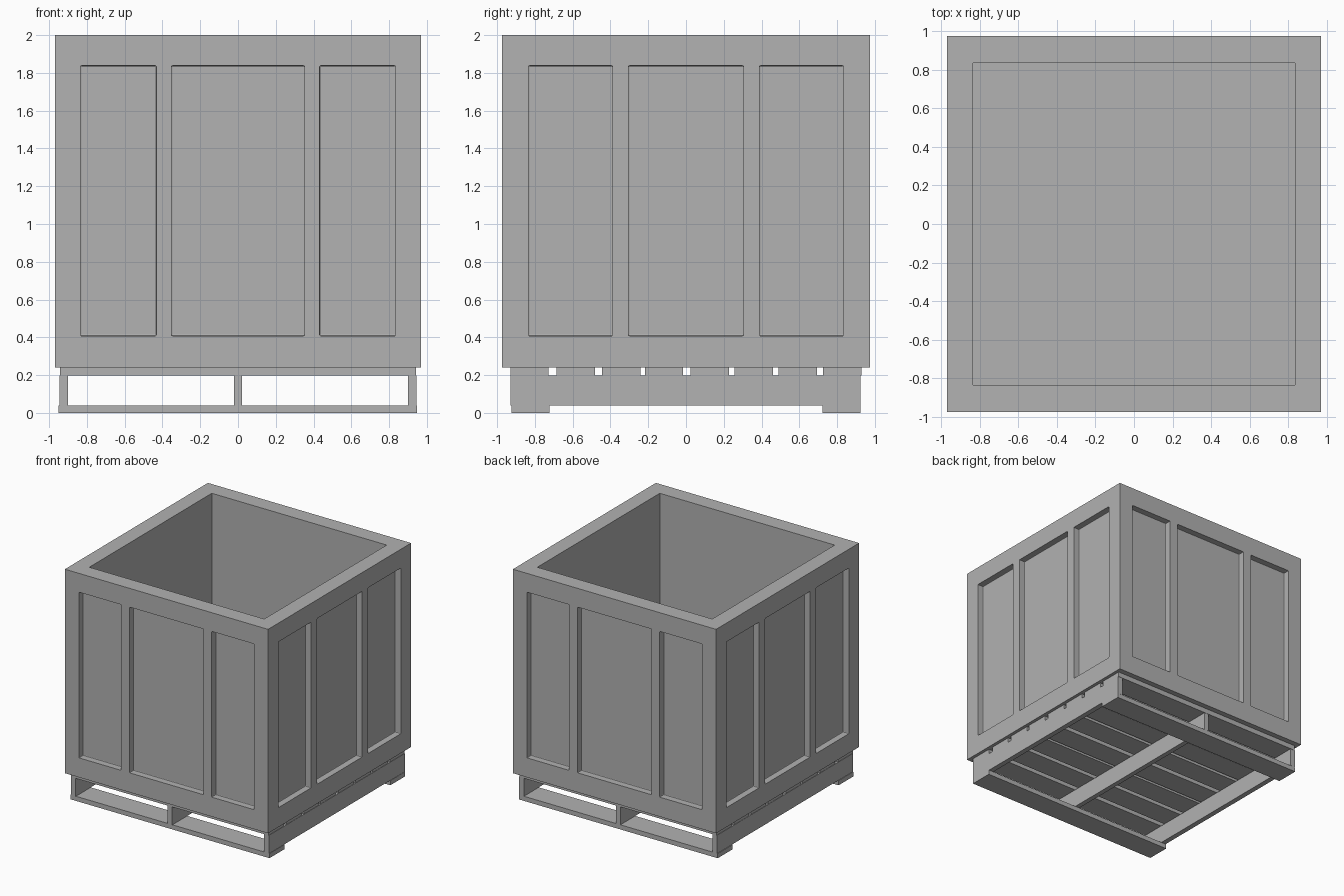
import bpy
import bmesh
from mathutils import Vector

cube = bpy.data.objects.get("Cube")
if cube:
    bpy.data.objects.remove(cube, do_unlink=True)

grey = bpy.data.materials.new("plain grey")
grey.use_nodes = True
colour = (0.445, 0.445, 0.445, 1)
grey.diffuse_color = colour
grey.node_tree.nodes["Principled BSDF"].inputs["Base Color"].default_value = colour


def box(name, x, y, z, round_edges=0):
    """Box from (min, max) ranges, with optionally rounded edges."""
    bm = bmesh.new()
    bmesh.ops.create_cube(bm, size=1)
    for v in bm.verts:
        v.co = Vector([r[0] if c < 0 else r[1] for c, r in zip(v.co, (x, y, z))])
    if round_edges:
        bmesh.ops.bevel(bm, geom=bm.edges[:], offset=round_edges, segments=2,
                        affect='EDGES', profile=0.5)
    mesh = bpy.data.meshes.new(name)
    bm.to_mesh(mesh)
    bm.free()
    mesh.materials.append(grey)
    obj = bpy.data.objects.new(name, mesh)
    bpy.context.collection.objects.link(obj)
    return obj


def cut(target, cutter):
    cutter.hide_render = True
    mod = target.modifiers.new("cut", 'BOOLEAN')
    mod.operation = 'DIFFERENCE'
    mod.solver = 'EXACT'
    mod.object = cutter
    bpy.context.view_layer.objects.active = target
    bpy.ops.object.modifier_apply(modifier=mod.name)
    bpy.data.objects.remove(cutter, do_unlink=True)


# Open-topped bin with a hollow interior
HX, HY = 0.97, 0.975
INNER = 0.835
bin_body = box("bin_body", (-HX, HX), (-HY, HY), (0.24, 2))
cut(bin_body, box("cavity_cutter", (-INNER, INNER), (-INNER, INNER), (0.33, 2.2)))

# Three sunken panels on each wall, leaving two upright posts
DEPTH = 0.055
PANEL_Z = (0.408, 1.838)


def panel_spans(post_inner, post_outer):
    return [(-INNER, -post_outer), (-post_inner, post_inner), (post_outer, INNER)]


for side in (-1, 1):
    for span in panel_spans(0.353, 0.432):
        y = sorted((side * (HY - DEPTH), side * (HY + 0.1)))
        cut(bin_body, box("panel_cutter", span, y, PANEL_Z, 0.006))
    for span in panel_spans(0.305, 0.388):
        x = sorted((side * (HX - DEPTH), side * (HX + 0.1)))
        cut(bin_body, box("panel_cutter", x, span, PANEL_Z, 0.006))

# Pallet: three stringers running front to back
for name, x in (("right", (-0.945, -0.9)), ("middle", (-0.021, 0.021)),
                ("left", (0.9, 0.945))):
    box(name + "_stringer", x, (-0.93, 0.925), (0.04, 0.197))

# Pallet: eight deck boards under the bin
for i, start in enumerate((-0.93, -0.685, -0.445, -0.218, 0.025, 0.257, 0.49, 0.725)):
    box(f"deck_board_{i + 1}", (-0.942, 0.942), (start, start + 0.203), (0.197, 0.24))

# Pallet: bottom boards at the front and back
for name, side in (("front", -1), ("back", 1)):
    y = sorted((side * 0.723, side * 0.924))
    box(name + "_bottom_board", (-0.95, 0.948), y, (0, 0.04))
